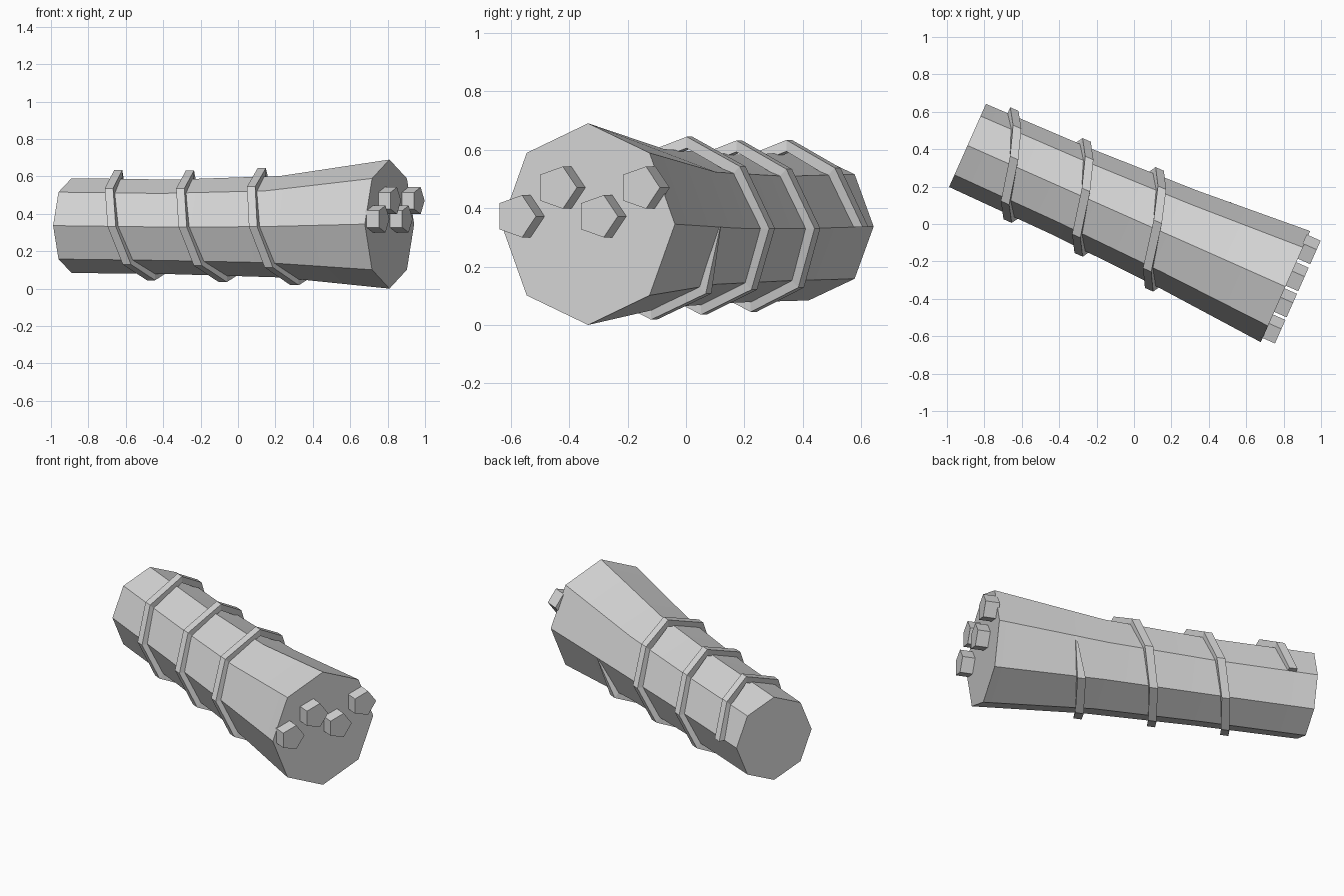
import bpy, bmesh, math
from mathutils import Vector

if "Cube" in bpy.data.objects:
    bpy.data.objects.remove(bpy.data.objects["Cube"])

# Log axis: starts at the narrow end, runs toward the wide end
ORIGIN = Vector((-0.89, 0.42, 0.0))
AXIS = Vector((1.70, -0.755, 0.0)).normalized()
LATERAL = Vector((-AXIS.y, AXIS.x, 0.0))
LENGTH = 1.86

grey = bpy.data.materials.new("plain grey")
grey.diffuse_color = (0.67, 0.67, 0.67, 1)
grey.use_nodes = True
grey.node_tree.nodes["Principled BSDF"].inputs["Base Color"].default_value = grey.diffuse_color

# Log sections: distance along axis, centre height, side radius, vertical radius
SECTIONS = [
    (0.00, 0.337, 0.243, 0.253),
    (0.60, 0.330, 0.252, 0.253),
    (1.22, 0.331, 0.278, 0.271),
    (LENGTH, 0.345, 0.325, 0.345),
]


def place(s, d, h):
    """Along-axis, sideways and height coordinates to world space."""
    return ORIGIN + AXIS * s + LATERAL * d + Vector((0, 0, h))


def section_at(s):
    for a, b in zip(SECTIONS, SECTIONS[1:]):
        if s <= b[0]:
            t = (s - a[0]) / (b[0] - a[0])
            return [p + (q - p) * t for p, q in zip(a, b)][1:]
    return SECTIONS[-1][1:]


def loft(name, rings):
    """Skin a list of equal-sized rings and cap both ends."""
    bm = bmesh.new()
    loops = [[bm.verts.new(p) for p in ring] for ring in rings]
    n = len(loops[0])
    for a, b in zip(loops, loops[1:]):
        for i in range(n):
            j = (i + 1) % n
            bm.faces.new((a[i], a[j], b[j], b[i]))
    bm.faces.new(loops[0][::-1])
    bm.faces.new(loops[-1])
    bmesh.ops.recalc_face_normals(bm, faces=bm.faces)
    mesh = bpy.data.meshes.new(name)
    bm.to_mesh(mesh)
    bm.free()
    mesh.materials.append(grey)
    obj = bpy.data.objects.new(name, mesh)
    bpy.context.collection.objects.link(obj)
    return obj


# Eight-sided log, flaring at the wide end
rings = []
for s, h, side, vert in SECTIONS:
    angles = [i * math.pi / 4 for i in range(8)]
    rings.append([place(s, side * math.cos(a), h + vert * math.sin(a)) for a in angles])
log = loft("log", rings)
bpy.context.view_layer.objects.active = log
log.select_set(True)
bpy.ops.object.shade_smooth_by_angle(angle=math.radians(30))
log.select_set(False)

# Vine strap wound three times around the log, tapering at its far end
TURNS, PITCH, START = 3, 0.42, 0.15
steps = TURNS * 8
strap = []
for k in range(steps + 1):
    a = k * math.pi / 4
    s = START + PITCH * k / 8
    h, side, vert = section_at(s)
    top = k % 8 == 2
    lift = 0.012 if top else 0.0
    shift = 0.04 if top else 0.0
    taper = 0.12 if k == steps else 1.0
    half = 0.024 * taper
    ring = []
    for ds, dr in ((-half, -0.005), (half, -0.005), (half, 0.034 * taper), (-half, 0.034 * taper)):
        d = (side + dr + lift) * math.cos(a) + shift
        z = h + (vert + dr + lift) * math.sin(a)
        ring.append(place(s + ds, d, z))
    strap.append(ring)
loft("vine_strap", strap)

# Four five-sided pegs on the wide end
for i, d0 in enumerate((-0.239, -0.086, 0.067, 0.225)):
    h0 = 0.372 if i % 2 == 0 else 0.47
    loft(f"peg_{i + 1}", [
        [place(s, d0 + 0.076 * math.cos(j * math.tau / 5), h0 + 0.076 * math.sin(j * math.tau / 5))
         for j in range(5)]
        for s in (LENGTH - 0.01, LENGTH + 0.072)])
